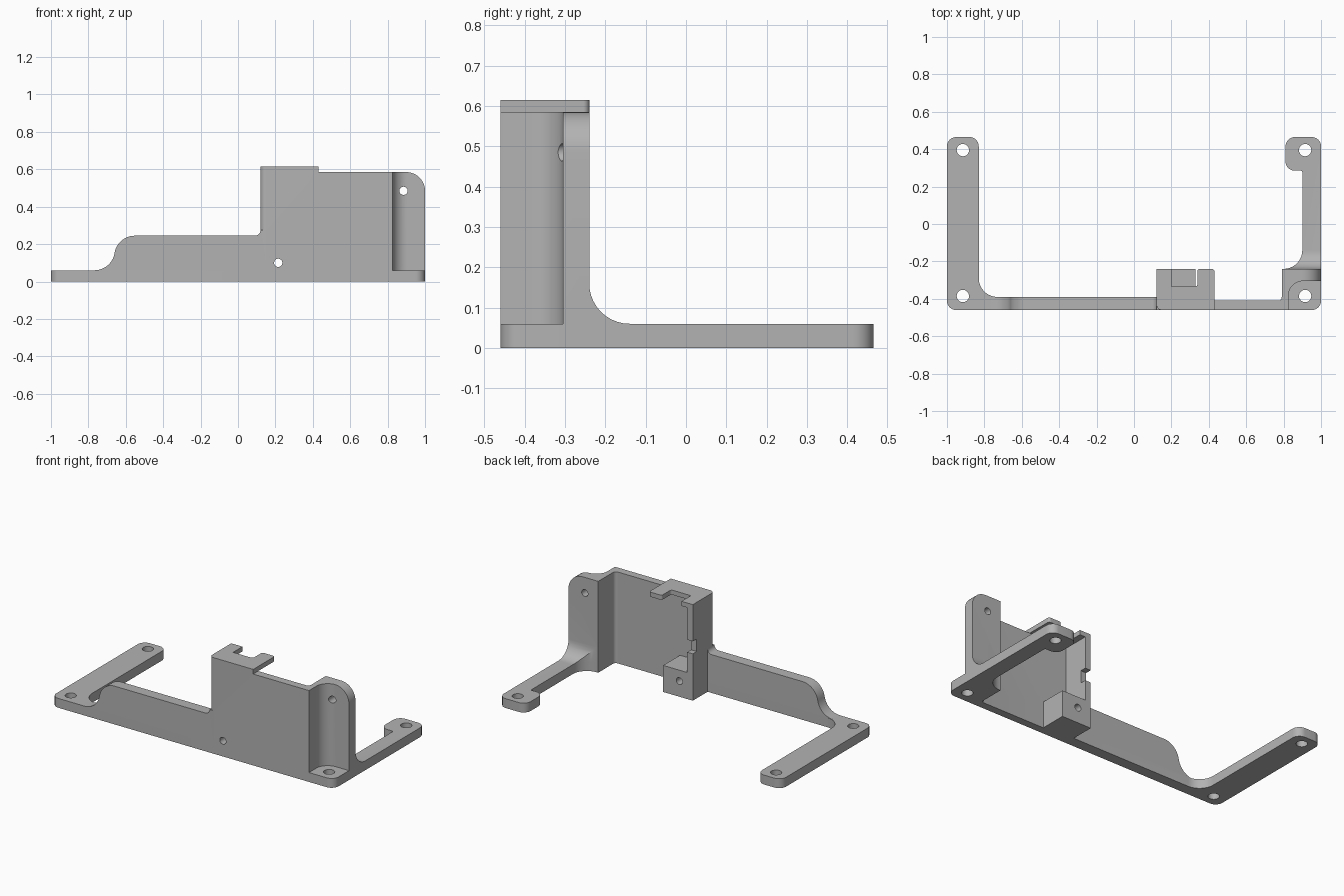
import bpy, bmesh, math
from mathutils import Vector

if "Cube" in bpy.data.objects:
    bpy.data.objects.remove(bpy.data.objects["Cube"], do_unlink=True)

grey = bpy.data.materials.new("plain grey")
grey.use_nodes = True
COLOUR = (0.45, 0.45, 0.45, 1)
grey.diffuse_color = COLOUR
grey.node_tree.nodes["Principled BSDF"].inputs["Base Color"].default_value = COLOUR


def rounded(corners, steps=10):
    """Outline from (u, v[, radius]) corners, each rounded by its radius."""
    out = []
    n = len(corners)
    for i, corner in enumerate(corners):
        p = Vector(corner[:2])
        r = corner[2] if len(corner) > 2 else 0
        if not r:
            out.append(p)
            continue
        a = (Vector(corners[i - 1][:2]) - p).normalized()
        b = (Vector(corners[(i + 1) % n][:2]) - p).normalized()
        half = a.angle(b) / 2
        centre = p + (a + b).normalized() * (r / math.sin(half))
        start = p + a * (r / math.tan(half)) - centre
        end = p + b * (r / math.tan(half)) - centre
        a0 = math.atan2(start.y, start.x)
        turn = math.atan2(start.cross(end), start.dot(end))
        for k in range(steps + 1):
            t = a0 + turn * k / steps
            out.append(centre + Vector((math.cos(t), math.sin(t))) * r)
    return out


def prism(name, outline, axis, low, high):
    """Extrude a 2D outline along an axis between two heights."""
    place = {"x": lambda u, v, w: (w, u, v),
             "y": lambda u, v, w: (u, w, v),
             "z": lambda u, v, w: (u, v, w)}[axis]
    bm = bmesh.new()
    rings = [[bm.verts.new(place(p.x, p.y, w)) for p in outline] for w in (low, high)]
    for ring in rings:
        bm.faces.new(ring)
    n = len(outline)
    for i in range(n):
        j = (i + 1) % n
        bm.faces.new((rings[0][i], rings[0][j], rings[1][j], rings[1][i]))
    bmesh.ops.remove_doubles(bm, verts=bm.verts, dist=1e-5)
    bmesh.ops.recalc_face_normals(bm, faces=bm.faces)
    mesh = bpy.data.meshes.new(name)
    bm.to_mesh(mesh)
    bm.free()
    mesh.materials.append(grey)
    obj = bpy.data.objects.new(name, mesh)
    bpy.context.scene.collection.objects.link(obj)
    return obj


def box(name, x0, x1, y0, y1, z0, z1):
    return prism(name, rounded([(x0, y0), (x1, y0), (x1, y1), (x0, y1)]), "z", z0, z1)


def pin(u, v, r, axis, low, high):
    ring = [Vector((u + r * math.cos(k * math.tau / 32), v + r * math.sin(k * math.tau / 32)))
            for k in range(32)]
    return prism("hole_cutter", ring, axis, low, high)


def combine(target, tool, operation):
    """Apply a boolean and discard the tool."""
    mod = target.modifiers.new("combine", "BOOLEAN")
    mod.operation, mod.object, mod.solver = operation, tool, "EXACT"
    bpy.context.view_layer.update()
    evaluated = target.evaluated_get(bpy.context.evaluated_depsgraph_get())
    mesh = bpy.data.meshes.new_from_object(evaluated)
    target.modifiers.remove(mod)
    target.data = mesh
    bpy.data.objects.remove(tool, do_unlink=True)


FRONT, BACK = -0.46, -0.24
BASE, TOP = 0.06, 0.585

# Flat base frame with two arms and a mounting pad
bracket = prism("bracket", rounded([
    (-1, FRONT, .05), (1, FRONT, .05), (1, .465, .05), (.81, .465, .05),
    (.81, .285, .05), (.9, .285, .01), (.9, BACK, .1), (.79, BACK),
    (.79, -.41, .02), (.15, -.41), (.15, -.39), (-.83, -.39, .1),
    (-.83, .465, .05), (-1, .465, .05)]), "z", 0, BASE)

# Low front wall with its S-shaped end
low_wall = prism("low_wall", rounded([
    (-.8, 0), (.15, 0), (.15, .275), (.12, .275), (.12, .245, .029),
    (-.645, .245, .109), (-.675, BASE, .109), (-.8, BASE)]), "y", FRONT, -.39)

# Tall panel, its side wall and the recessed corner
panel = prism("tall_panel", rounded([
    (.12, FRONT, .03), (.825, FRONT), (.825, -.305, .08), (1, -.305),
    (1, BACK), (.79, BACK), (.79, -.41, .02), (.16, -.41),
    (.16, BACK), (.12, BACK)]), "z", 0, TOP)
combine(panel, prism("panel_trim", rounded([
    (0, -.1), (1, -.1), (1, TOP, .1), (0, TOP)]), "y", -1, 1), "INTERSECT")

# Slot in the rear edge of the side wall
combine(panel, box("slot_cutter", .1, .2, -.28, -.2, .3, .38), "DIFFERENCE")

# Notched top plate
top_plate = prism("top_plate", rounded([
    (.12, FRONT, .03), (.43, FRONT), (.43, BACK, .015), (.34, BACK, .01),
    (.34, -.335, .015), (.2, -.335), (.2, BACK), (.12, BACK)]), "z", TOP, .615)

# Screw block behind the panel
screw_block = box("screw_block", .12, .33, -.43, BACK, 0, .17)

# Curved fillet where the right arm meets the corner wall
fillet = prism("arm_fillet", rounded([
    (.79, -.26), (1, -.26), (1, -.13), (.9, -.13), (.9, BACK, .1),
    (.79, BACK)]), "z", 0, .17)
combine(fillet, prism("fillet_trim", rounded([
    (-.3, -.1), (-.1, -.1), (-.1, BASE), (BACK, BASE, .1),
    (BACK, .2), (-.3, .2)]), "x", .5, 1.2), "INTERSECT")

for part in (low_wall, panel, top_plate, screw_block, fillet):
    combine(bracket, part, "UNION")

# Mounting holes and screw holes
for x, y in ((-.915, .395), (-.915, -.385), (.915, .395), (.915, -.385)):
    combine(bracket, pin(x, y, .033, "z", -.1, .1), "DIFFERENCE")
for x, z in ((.215, .1), (.885, .485)):
    combine(bracket, pin(x, z, .022, "y", -.6, -.2), "DIFFERENCE")

# Smooth the curves and keep the edges sharp
bpy.ops.object.select_all(action="DESELECT")
bracket.select_set(True)
bpy.context.view_layer.objects.active = bracket
bpy.ops.object.shade_smooth_by_angle(angle=math.radians(30))
